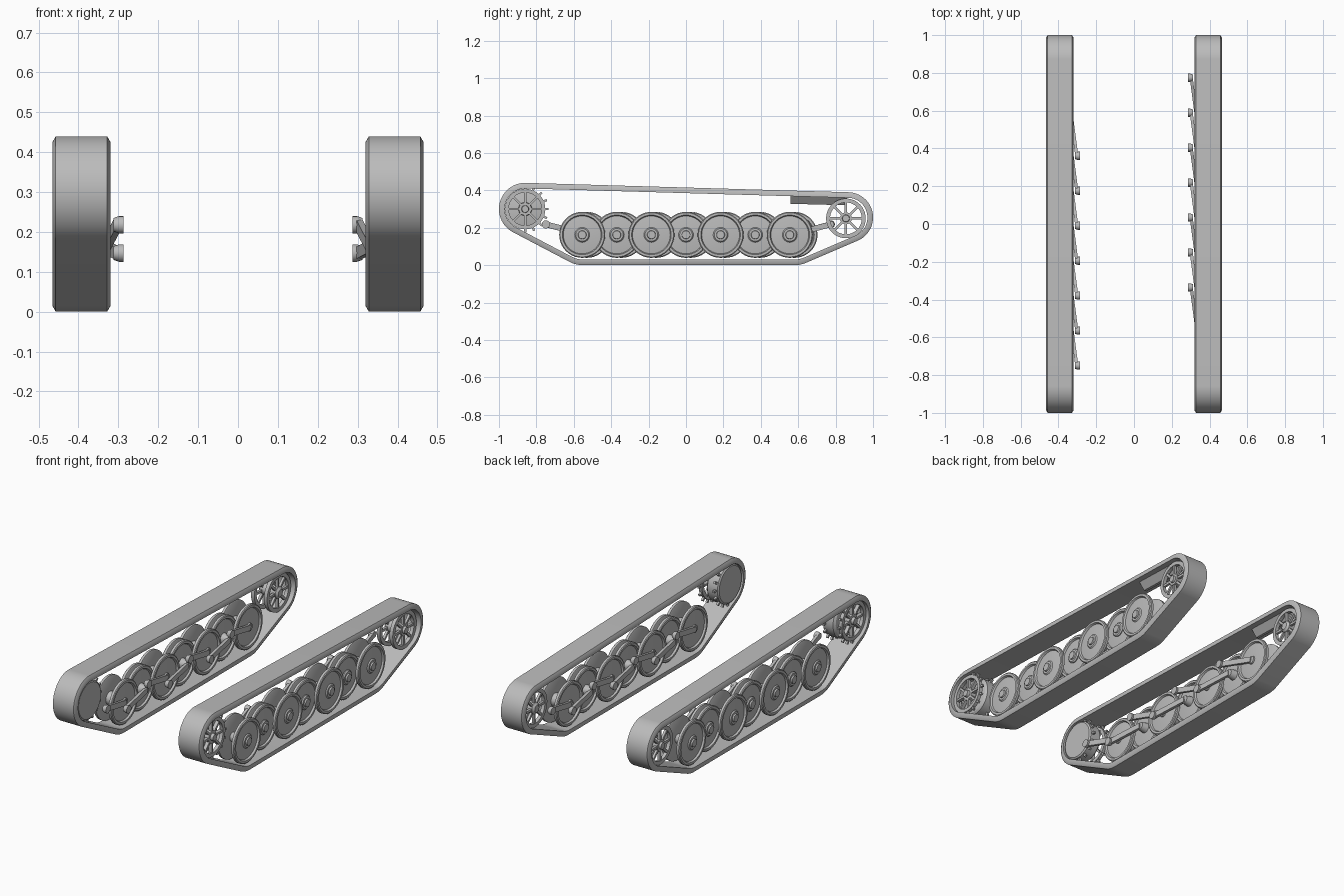
import bpy, bmesh
from math import sin, cos, tau, radians
from mathutils import Vector, Matrix

cube = bpy.data.objects.get("Cube")
if cube:
    bpy.data.objects.remove(cube)

grey = bpy.data.materials.new("steel_grey")
grey.use_nodes = True
COLOUR = (0.5, 0.5, 0.5, 1)
grey.diffuse_color = COLOUR
grey.node_tree.nodes["Principled BSDF"].inputs["Base Color"].default_value = COLOUR

MID = 0.3925      # centre line of a track, measured from the middle


def finish(bm, name, side):
    """Turn a bmesh built for the left side into an object on either side."""
    bmesh.ops.scale(bm, vec=(side, 1, 1), verts=bm.verts)
    bmesh.ops.recalc_face_normals(bm, faces=bm.faces)
    mesh = bpy.data.meshes.new(name)
    bm.to_mesh(mesh)
    bm.free()
    mesh.materials.append(grey)
    ob = bpy.data.objects.new(name, mesh)
    bpy.context.collection.objects.link(ob)
    bpy.ops.object.select_all(action='DESELECT')
    ob.select_set(True)
    bpy.context.view_layer.objects.active = ob
    bpy.ops.object.shade_smooth_by_angle(angle=radians(30))


def bridge(bm, rings):
    n = len(rings[0])
    for a, b in zip(rings, rings[1:]):
        for i in range(n):
            j = (i + 1) % n
            bm.faces.new((a[i], a[j], b[j], b[i]))


def lathe(bm, profile, y, z, closed=False, n=40):
    """Spin (x, radius) points about an axle lying along x."""
    rings = [[bm.verts.new((MID + x, y + r * cos(tau * i / n), z + r * sin(tau * i / n)))
              for i in range(n)] for x, r in profile]
    if closed:
        bridge(bm, rings + rings[:1])
    else:
        bridge(bm, rings)
        bm.faces.new(rings[0])
        bm.faces.new(rings[-1])


def spokes(bm, y, z, count, r0, r1, x, size):
    """Radial bars or teeth between two radii."""
    for k in range(count):
        m = (Matrix.Translation((MID + x, y, z)) @ Matrix.Rotation(tau * k / count, 4, 'X')
             @ Matrix.Translation((0, 0, (r0 + r1) / 2))
             @ Matrix.Diagonal((size[0], size[1], r1 - r0, 1)))
        bmesh.ops.create_cube(bm, size=1, matrix=m)


def bar(bm, a, b, width, height):
    """Straight bar between two points."""
    a, b = Vector(a), Vector(b)
    d = b - a
    m = (Matrix.Translation((a + b) / 2) @ d.to_track_quat('Y', 'Z').to_matrix().to_4x4()
         @ Matrix.Diagonal((width, d.length, height, 1)))
    bmesh.ops.create_cube(bm, size=1, matrix=m)


# Track path: circles (y, z, radius) wrapped by a taut belt
WRAP = [(-0.86, 0.30, 0.14), (0.865, 0.255, 0.135), (-0.55, 0.16, 0.16), (0.58, 0.16, 0.16)]


def belt_ring(bm, x, inset, n=120):
    ring = []
    for i in range(n):
        c, s = cos(tau * (i + 0.5) / n), sin(tau * (i + 0.5) / n)
        y, z, r = max(WRAP, key=lambda w: w[0] * c + w[1] * s + w[2])
        ring.append(bm.verts.new((x, y + (r - inset) * c, z + (r - inset) * s)))
    return ring


def track_belt(side):
    bm = bmesh.new()
    section = [(0.32, 0.03), (0.32, 0.014), (0.328, 0), (0.457, 0), (0.465, 0.014), (0.465, 0.03)]
    rings = [belt_ring(bm, x, inset) for x, inset in section]
    bridge(bm, rings + rings[:1])
    finish(bm, "track_belt", side)


def drive_sprocket(side):
    y, z = -0.86, 0.30
    bm = bmesh.new()
    # closed drum, outer toothed ring, hub
    lathe(bm, [(-0.068, 0.10), (-0.062, 0.108), (0.0, 0.108), (0.01, 0.098), (0.022, 0.04)], y, z)
    lathe(bm, [(0.035, 0.108), (0.055, 0.108), (0.055, 0.088), (0.035, 0.088)], y, z, True)
    lathe(bm, [(0.0, 0.038), (0.05, 0.034), (0.05, 0.02), (0.066, 0.018)], y, z)
    spokes(bm, y, z, 8, 0.025, 0.095, 0.04, (0.02, 0.012))
    for x in (-0.05, 0.045):
        spokes(bm, y, z, 16, 0.10, 0.126, x, (0.012, 0.012))
    finish(bm, "drive_sprocket", side)


def idler_wheel(side):
    y, z = 0.855, 0.25
    bm = bmesh.new()
    for x in (-0.05, 0.03):
        lathe(bm, [(x, 0.106), (x + 0.02, 0.106), (x + 0.02, 0.085), (x, 0.085)], y, z, True)
        spokes(bm, y, z, 8, 0.025, 0.09, x + 0.01, (0.014, 0.013))
    lathe(bm, [(-0.06, 0.02), (-0.05, 0.032), (0.05, 0.032), (0.05, 0.02), (0.062, 0.018)], y, z)
    finish(bm, "idler_wheel", side)


def road_wheel(side, y, outer):
    """Pair of dished discs; outer pairs straddle the inner ones."""
    z = 0.162
    gap = 0.046 if outer else 0.017
    bm = bmesh.new()
    for s in (-1, 1):
        dish = [(-0.009, 0.117), (-0.006, 0.123), (0.008, 0.123), (0.012, 0.118),
                (0.012, 0.106), (0.002, 0.101), (0.008, 0.045), (0.008, 0.03)]
        lathe(bm, [(s * (gap + x), r) for x, r in dish], y, z)
    cap = 0.068 if outer else 0.045
    lathe(bm, [(-0.062, 0.022), (cap - 0.014, 0.04), (cap - 0.008, 0.034),
               (cap - 0.008, 0.023), (cap, 0.021)], y, z, n=24)
    finish(bm, "road_wheel", side)


def swing_arm(side, y, high):
    pivot_y, pivot_z = y + side * 0.219, 0.218 if high else 0.147
    bm = bmesh.new()
    bar(bm, (0.332, y, 0.162), (0.303, pivot_y, pivot_z), 0.016, 0.03)
    lathe(bm, [(0.287 - MID, 0.022), (0.298 - MID, 0.022), (0.312 - MID, 0.017)],
          pivot_y, pivot_z, n=16)
    finish(bm, "swing_arm", side)


def guide_plate(side):
    """Wedge hanging under the top run of the belt near the idler."""
    bm = bmesh.new()
    rings = [[bm.verts.new((x, y, z + drop)) for x, z in
              ((0.345, 0.38), (0.44, 0.38), (0.40, 0.328), (0.385, 0.328))]
             for y, drop in ((0.56, 0), (0.86, -0.008))]
    bridge(bm, rings)
    for r in rings:
        bm.faces.new(r)
    finish(bm, "guide_plate", side)


# Both running gears; the right one has its wheels staggered slightly back
for side in (1, -1):
    track_belt(side)
    drive_sprocket(side)
    idler_wheel(side)
    guide_plate(side)
    shift = 0.0 if side > 0 else 0.025
    for i in range(7):
        y = (i - 3) * 0.185 + shift
        road_wheel(side, y, i % 2 == 0)
        swing_arm(side, y, i % 2 == 0)
